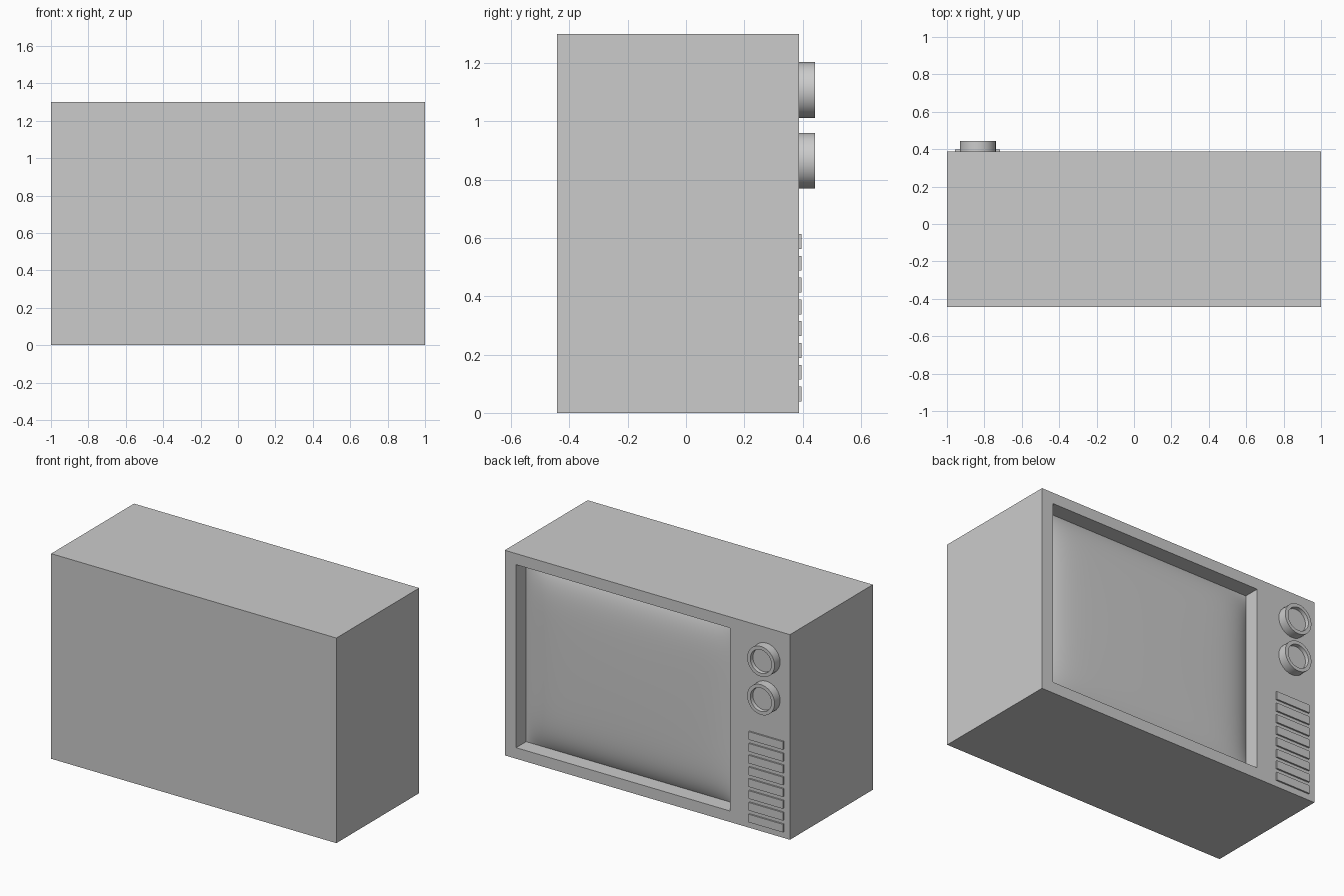
import bpy, bmesh, math

if "Cube" in bpy.data.objects:
    bpy.data.objects.remove(bpy.data.objects["Cube"])

FRONT = 0.387          # plane of the control panel (faces +y)
BACK = -0.443
X0, X1, Z0, Z1 = -0.58, 0.92, 0.07, 1.23   # screen opening
DEPTH = 0.1


def finish(name, bm, smooth=False):
    bmesh.ops.recalc_face_normals(bm, faces=bm.faces)
    mesh = bpy.data.meshes.new(name)
    bm.to_mesh(mesh)
    bm.free()
    ob = bpy.data.objects.new(name, mesh)
    bpy.context.collection.objects.link(ob)
    if smooth:
        bpy.ops.object.select_all(action='DESELECT')
        bpy.context.view_layer.objects.active = ob
        ob.select_set(True)
        bpy.ops.object.shade_smooth_by_angle(angle=math.radians(35))
    return ob


def rect(bm, x0, x1, z0, z1, y):
    return [bm.verts.new((x, y, z)) for x, z in ((x0, z0), (x1, z0), (x1, z1), (x0, z1))]


def bridge(bm, a, b):
    n = len(a)
    for i in range(n):
        j = (i + 1) % n
        bm.faces.new((a[i], a[j], b[j], b[i]))


# Cabinet: box with a recessed screen opening
bm = bmesh.new()
loops = [rect(bm, -1, 1, 0, 1.3, BACK), rect(bm, -1, 1, 0, 1.3, FRONT),
         rect(bm, X0, X1, Z0, Z1, FRONT), rect(bm, X0, X1, Z0, Z1, FRONT - DEPTH)]
bm.faces.new(loops[0])
for a, b in zip(loops, loops[1:]):
    bridge(bm, a, b)
finish("cabinet", bm)

# Screen: bulging glass, steeper towards the rim
bm = bmesh.new()
N = 40
grid = []
for i in range(N + 1):
    u = math.sin(math.pi / 2 * (2 * i / N - 1))
    row = []
    for j in range(N + 1):
        v = math.sin(math.pi / 2 * (2 * j / N - 1))
        h = 0.045 * (1 - abs(u) ** 9) * (1 - abs(v) ** 7) + 0.01 * (1 - u * u) * (1 - v * v)
        row.append(bm.verts.new(((X0 + X1) / 2 + u * (X1 - X0) / 2, FRONT - DEPTH + h,
                                 (Z0 + Z1) / 2 + v * (Z1 - Z0) / 2)))
    grid.append(row)
for i in range(N):
    for j in range(N):
        bm.faces.new((grid[i][j], grid[i][j + 1], grid[i + 1][j + 1], grid[i + 1][j]))
screen = finish("screen", bm, True)
if screen.data.polygons[0].normal.y < 0:
    screen.data.flip_normals()


# Knobs: short cylinders with a dished face
def knob(name, cx, cz):
    bm = bmesh.new()
    profile = [(0.096, FRONT), (0.096, 0.443), (0.074, 0.443), (0.072, 0.42)]
    rings = [[bm.verts.new((cx + r * math.cos(2 * math.pi * k / 32), y,
                            cz + r * math.sin(2 * math.pi * k / 32))) for k in range(32)]
             for r, y in profile]
    for a, b in zip(rings, rings[1:]):
        bridge(bm, a, b)
    bm.faces.new(rings[0])
    bm.faces.new(rings[-1])
    finish(name, bm, True)


knob("upper_knob", -0.835, 1.107)
knob("lower_knob", -0.835, 0.865)

# Speaker slats
for k in range(8):
    z = 0.039 + k * 0.0748
    bm = bmesh.new()
    a = rect(bm, -0.957, -0.717, z, z + 0.051, FRONT)
    b = rect(bm, -0.957, -0.717, z, z + 0.051, FRONT + 0.01)
    bridge(bm, a, b)
    bm.faces.new(a)
    bm.faces.new(b)
    finish(f"speaker_slat_{k + 1}", bm)
